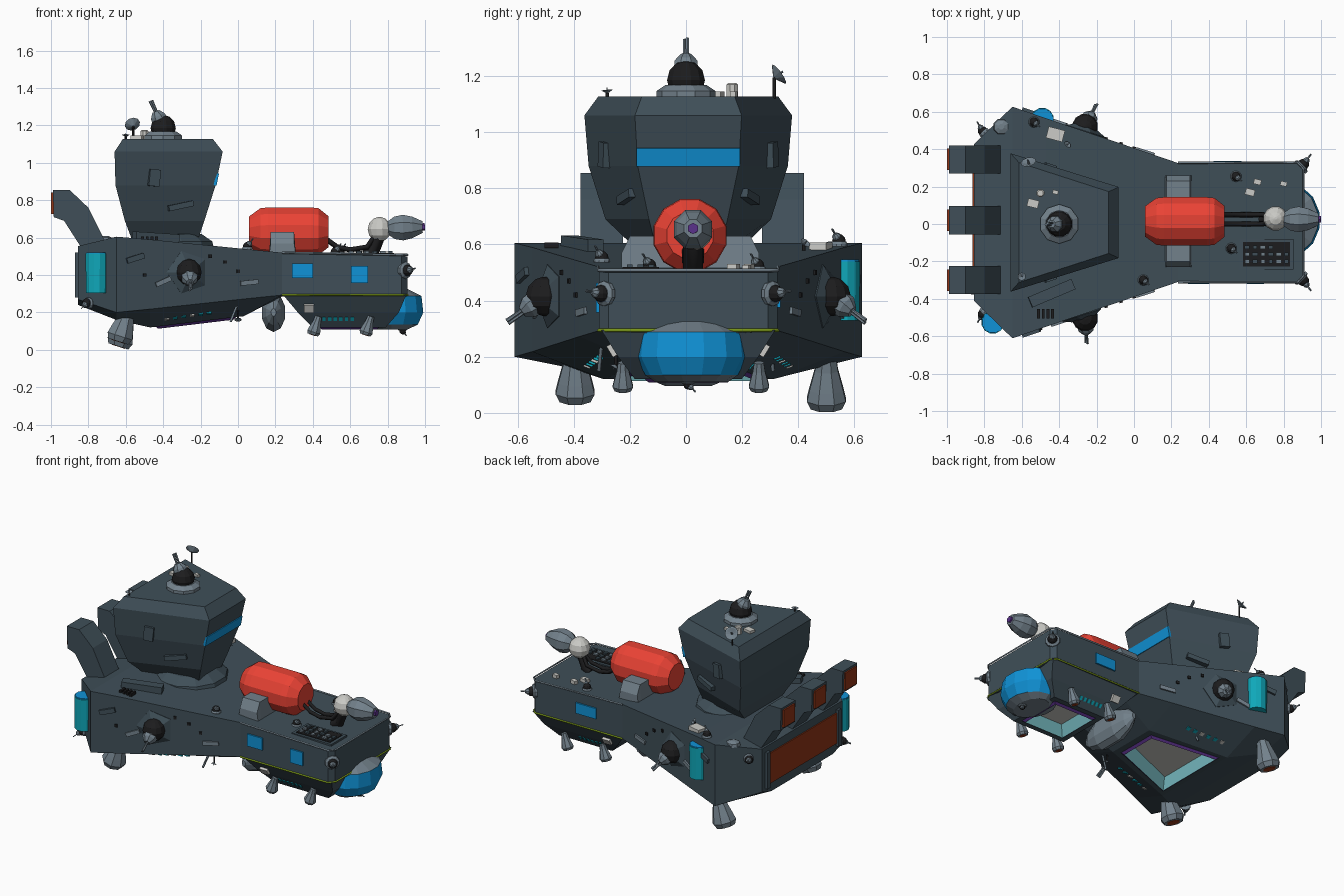
import bpy, bmesh, math, random
from mathutils import Vector, Euler

if "Cube" in bpy.data.objects:
    bpy.data.objects.remove(bpy.data.objects["Cube"])
random.seed(4)
C = 0.008         # hull centre line in y

def mat(name, *c):
    m = bpy.data.materials.new(name)
    m.diffuse_color = (*c, 1)
    m.use_nodes = True
    m.node_tree.nodes["Principled BSDF"].inputs["Base Color"].default_value = m.diffuse_color
    return m
HULL = mat("hull", .05, .078, .098); GREY = mat("grey", .17, .22, .26); DARK = mat("dark", .012, .012, .013)
RED = mat("red", .82, .055, .035); BLUE = mat("blue", .005, .29, .68); CYAN = mat("cyan", .005, .4, .5)
RUST = mat("rust", .28, .035, .008); LIME = mat("lime", .2, .32, .01); WHITE = mat("white", .6, .6, .57)
PURPLE = mat("purple", .1, .03, .25); PAD = mat("pad", .22, .6, .65)

def loft(name, rings, mats, bands=None):
    """Skin a list of equal rings, cap both ends; bands = material index per band."""
    bm = bmesh.new()
    vs = [[bm.verts.new(p) for p in r] for r in rings]
    n = len(vs[0])
    for i in range(len(vs) - 1):
        for j in range(n):
            f = bm.faces.new((vs[i][j], vs[i][(j+1) % n], vs[i+1][(j+1) % n], vs[i+1][j]))
            f.material_index = bands[i] if bands else 0
    bm.faces.new(vs[0]); bm.faces.new(vs[-1])
    bmesh.ops.recalc_face_normals(bm, faces=bm.faces)
    me = bpy.data.meshes.new(name); bm.to_mesh(me); bm.free()
    for m in mats: me.materials.append(m)
    o = bpy.data.objects.new(name, me)
    bpy.context.collection.objects.link(o)
    return o

def spin(name, profile, origin, axis, n, m):
    """Lathe (radius, distance) pairs about an axis."""
    q = Vector(axis).to_track_quat('Z', 'Y')
    ang = [2*math.pi*(k+.5)/n for k in range(n)]
    return loft(name, [[Vector(origin) + q @ Vector((r*math.cos(a), r*math.sin(a), t)) for a in ang]
                       for r, t in profile], [m])

def ball(name, c, r, m, n=12):
    prof = [(r*math.sin(a), -r*math.cos(a)) for a in map(math.radians, (6, 30, 60, 90, 120, 150, 174))]
    return spin(name, prof, c, (0, 0, 1), n, m)

def box(name, c, s, m, rot=(0, 0, 0)):
    e = Euler(rot).to_matrix()
    rings = [[Vector(c) + e @ Vector((sx*s[0]/2, sy*s[1]/2, sz*s[2]/2))
              for sx, sy in ((-1, -1), (1, -1), (1, 1), (-1, 1))] for sz in (-1, 1)]
    return loft(name, rings, [m])

def tube(name, pts, r, m):
    cu = bpy.data.curves.new(name, 'CURVE')
    cu.dimensions = '3D'; cu.bevel_depth = r; cu.bevel_resolution = 0; cu.use_fill_caps = True
    s = cu.splines.new('POLY'); s.points.add(len(pts) - 1)
    for p, co in zip(s.points, pts): p.co = (*co, 1)
    cu.materials.append(m)
    bpy.context.collection.objects.link(bpy.data.objects.new(name, cu))

def turret(name, pos, normal, aim, s, collar=1.5, n=10, lift=.5, cm=GREY):
    pos, nv, av = Vector(pos), Vector(normal).normalized(), Vector(aim).normalized()
    spin(name + "_collar", [(collar*s, -.4*s), (collar*s, .1*s), (1.05*s, .4*s)], pos, nv, n, cm)
    c = pos + nv*lift*s
    ball(name + "_ball", c, s, DARK)
    spin(name + "_cap", [(.65*s, .7*s), (.62*s, 1*s), (.3*s, 1.4*s)], c, av, 8, GREY)
    side = av.orthogonal().normalized()*.1*s
    for k in (-1, 1):
        spin(name + "_barrel", [(.08*s, 1.3*s), (.11*s, 2.3*s)], c + side*k, av, 6, GREY)

def hatch(o, xr):
    """Purple framed landing hatch sunk into the largest downward face within xr."""
    for m in (PURPLE, PAD, WHITE): o.data.materials.append(m)
    bm = bmesh.new(); bm.from_mesh(o.data)
    f = max((f for f in bm.faces if f.normal.z < -.9 and xr[0] < f.calc_center_median().x < xr[1]),
            key=lambda f: f.calc_area())
    for t, d, k in ((.05, 0, 0), (.02, .012, 1), (.06, -.06, 2)):
        f.material_index = k      # the new rim inherits this index
        bmesh.ops.inset_individual(bm, faces=[f], thickness=t, depth=d)
    f.material_index = 3
    bm.to_mesh(o.data); bm.free()

# Main hull: x, half width, top z, side bottom z, belly half width, belly z
st = [(-.855, .42, .555, .27, .32, .24), (-.65, .619, .605, .2, .42, .16), (-.47, .557, .59, .218, .3, .12),
      (.03, .388, .54, .272, .17, .18), (.235, .318, .52, .293, .2, .285), (.875, .318, .502, .295, .2, .285),
      (.905, .285, .5, .295, .2, .285)]
hull = loft("main_hull", [[(x, C+w, zt), (x, C+w, zb), (x, C+bw, bz), (x, C-bw, bz), (x, C-w, zb), (x, C-w, zt)]
                          for x, w, zt, zb, bw, bz in st], [HULL])
hatch(hull, (-.4, 0))
lower = loft("front_lower_hull", [[(x0, C-w, z), (x1, C-w, z), (x1, C+w, z), (x0, C+w, z)]
             for x0, x1, w, z in ((.24, .9, .31, .295), (.32, .86, .25, .2), (.4, .79, .19, .12))], [HULL])
hatch(lower, (.3, .9))
for name, z, m in (("lime_stripe", .294, LIME), ("deck_rim", .508, GREY)):
    zb = z + (.012 if z > .4 else 0)
    tube(name, [(.235, C-.32, zb), (.875, C-.32, z), (.907, C-.285, z), (.907, C+.285, z),
                (.875, C+.32, z), (.235, C+.32, zb)], .006, m)

# Segmented keel arch under the neck
loft("neck_arch", [[(.19 + .065*r*math.cos(a), C+y, .2 + .105*r*math.sin(a)) for a in
     (2*math.pi*(k+.5)/10 for k in range(10))] for y, r in ((-.22, .2), (-.17, .65), (-.08, 1), (.08, 1), (.17, .65), (.22, .2))], [GREY])

# Tower with window band
loft("tower", [[(xb, C-wb, z), (xf, C-wf, z), (xf, C+wf, z), (xb, C+wb, z)] for xb, wb, xf, wf, z in (
    (-.56, .17, -.22, .11, .57), (-.605, .295, -.18, .14, .69), (-.655, .355, -.12, .18, .88),
    (-.66, .37, -.082, .19, 1.06), (-.615, .32, -.135, .165, 1.128))], [HULL])
box("tower_window", (-.116, C, .912), (.016, .37, .066), BLUE, (0, .2, 0))
spin("tower_skirt", [(.25, .5), (.23, .58), (.17, .62)], (-.36, C, 0), (0, 0, 1), 12, HULL)
turret("tower_turret", (-.4, 0, 1.14), (0, 0, 1), (-.45, 0, 1), .07, lift=.65)

# Side and corner turrets
for s, aim in ((-1, (.05, -.8, -.55)), (1, (.4, .8, -.6))):
    turret("side_turret", (-.27, C+s*.485, .415), (.32, s, 0), aim, .07, 1.7, 5, .4, HULL)
    turret("nose_turret", (.895, C+s*.3, .425), (1, s, 0), (.6, s*.8, .15), .03)
    turret("tail_turret", (-.8, C+s*.48, .25 if s < 0 else .5), (-1, s, 0), (-.6, s, -.6 if s < 0 else .3), .026, 1.2)
turret("chin_turret", (.88, C, .11), (0, 0, -1), (.4, .5, -.5), .018)
for x, y, z in ((-.535, .545, .6), (.545, .255, .512), (.52, -.13, .512), (.05, -.3, .54)):
    turret("deck_turret", (x, y, z), (0, 0, 1), (.5, -.4, .7), .025, 1.2)

# Fuel tank on saddle
spin("fuel_tank", [(.085, .06), (.13, .12), (.134, .16), (.134, .39), (.13, .43), (.085, .485)],
     (0, .014, .632), (1, 0, 0), 12, RED)
loft("tank_saddle", [[(x0, y, .5), (x1, y, .5), (x1-.01, y, z), (x0+.01, y, z)] for x0, x1, y, z in (
    (.165, .31, -.23, .57), (.165, .31, -.2, .63), (.165, .31, .23, .63), (.165, .31, .26, .57))], [GREY])

# Deck gun and feed pipes
ball("gun_ball", (.757, .03, .645), .066, WHITE)
spin("gun_barrel", [(.035, .04), (.065, .08), (.074, .125), (.062, .175), (.034, .23)], (.757, .025, .65), (1, 0, .03), 8, GREY)
spin("gun_muzzle", [(.02, .2), (.02, .242)], (.757, .025, .65), (1, 0, .03), 6, PURPLE)
for y in (.0, .05):
    tube("feed_pipe", [(.46, y, .6), (.53, y, .55), (.6, y, .535), (.69, y, .55), (.74, .03, .62)], .014, DARK)
tube("gun_post", [(.68, .025, .5), (.72, .025, .52), (.757, .025, .62)], .035, DARK)

# Cockpit bubble
loft("cockpit", [[(.82+rx*math.cos(a), .02+ry*math.sin(a), z) for a in (2*math.pi*(k+.5)/14 for k in range(14))]
     for rx, ry, z in ((.09, .13, .11), (.145, .165, .135), (.175, .2, .2), (.165, .19, .288), (.09, .12, .325))],
     [GREY, BLUE], [0, 1, 1, 0])

# Exhaust stacks and rear grille
for y in (.345, .02, -.3):
    prof = [(-.99, .855), (-.9, .855), (-.8, .76), (-.705, .57), (-.84, .55), (-.93, .69), (-.985, .71)]
    loft("exhaust_stack", [[(x, y+d, z) for x, z in prof] for d in (-.075, .075)], [HULL])
    box("exhaust_glow", (-.99, y, .783), (.018, .115, .115), RUST)
box("rear_grille", (-.853, C, .4), (.02, .72, .2), RUST)
for s in (-1, 1):
    box("grille_post", (-.86, C+s*.37, .4), (.025, .03, .24), HULL)

# Cyan side cells with blue caps
for x, y, z in ((-.755, -.525, .305), (-.49, .56, .33)):
    spin("side_cell", [(.06, z), (.062, z+.21)], (x, y, 0), (0, 0, 1), 12, CYAN)
    spin("side_cell_cap", [(.06, z+.2), (.058, z+.216)], (x, y, 0), (0, 0, 1), 12, BLUE)

# Landing thrusters
def thruster(name, x, y, zb, k):
    spin(name, [(.036*k, -.2*k), (.045*k, -.14*k), (.065*k, -.07*k), (.075*k, -.03*k), (.06*k, 0)],
         (x, y, zb), (-.3, 0, -.95), 8, GREY)
    spin(name + "_glow", [(.04*k, -.01), (.04*k, .002)], (x, y, zb), (-.3, 0, -.95), 8, RUST)
thruster("rear_thruster", -.64, -.395, .045, 1)
thruster("rear_thruster", -.64, .5, .019, 1)
for x in (.4, .68):
    for y in (-.225, .26): thruster("front_thruster", x, y, .08, .52)

# Surface plates: follow the slanted hull sides
def plate(name, x, z, sx, sz, s, m, tilt=0, t=.02, tower=False):
    w = .293 - .333*(x+.45) - max(0, .88-z)*.33 if tower else (.318 if x > .235 else .619 - .34*(x+.65))
    box(name, (x, C+s*w, z), (sx, t, sz), m, (0, tilt, -s*(.32 if tower or x < .235 else 0)))
plate("side_window", .345, .423, .11, .08, -1, BLUE)
plate("side_window", .65, .403, .09, .09, -1, BLUE)
plate("side_window", .5, .41, .15, .07, 1, BLUE)
for s in (-1, 1):
    plate("tower_hatch", -.45, .92, .06, .09, s, HULL, .1, .04, True)
    plate("tower_plate", -.31, .77, .14, .03, s, HULL, -.2, .05, True)
    plate("hull_plate", -.4, .365, .09, .025, s, GREY, -.4, .02)
    plate("hull_plate", .06, .36, .1, .025, s, GREY, -.1, .02)
    plate("hull_plate", -.55, .49, .1, .03, s, HULL, -.3, .03)
    for x, z in ((-.07, .47), (-.15, .5), (.0, .42), (-.5, .4)):
        plate("hull_bolt", x, z, .018, .018, s, DARK, 0, .015)
    # Light rows along the lower bevels
    for k in range(6):
        d = k*.045
        box("belly_light", (d-.38, C+s*(.36-.2*d), .168+.14*d), (.025, .025, .014), WHITE if k % 3 == 0 else CYAN, (s*.36, 0, 0))
        box("keel_light", (.46+k*.03, C+s*.222, .167), (.018, .025, .012), CYAN, (s*.9, 0, 0))
    box("keel_panel", (.38, C+s*.267, .225), (.055, .03, .045), WHITE, (-s*.55, 0, 0))
    tube("belly_antenna", [(-.1-s*.1, s*.3, .25), (-.14-s*.1, s*.31, .15)], .007, GREY)

# Deck console and clutter
box("console_base", (.708, -.162, .505), (.29, .165, .02), HULL)
box("console_panel", (.708, -.162, .512), (.25, .13, .014), DARK)
for k in range(16):
    box("console_key", (.605+(k % 6)*.042, -.2+(k//6)*.038, .522), (.02+random.random()*.012, .02, .012), random.choice((GREY, HULL)))
for x, y, z, s in ((-.42, .48, .592, .09), (.62, .17, .515, .05), (.66, .225, .515, .04), (.8, .215, .512, .035),
                   (-.54, .11, 1.13, .06), (-.42, .17, 1.13, .03)):
    box("deck_crate", (x, y, z), (s, s*.7, .03), WHITE, (0, 0, -.25))
spin("roof_canister", [(.022, 0), (.022, .05), (.016, .055)], (-.5, .165, 1.12), (0, 0, 1), 8, WHITE)
box("deck_fin", (-.44, -.37, .6), (.25, .06, .05), HULL, (0, .06, .4))
for k in range(4): box("deck_vent", (-.51+k*.025, -.48, .597), (.015, .05, .02), DARK)
spin("deck_dome", [(.045, 0), (.04, .02), (.015, .03)], (-.71, .52, .58), (0, 0, 1), 8, GREY)

# Antenna dishes
for x, y, z, r, h, a in ((-.56, .315, 1.12, .042, .075, (-.2, .7, .5)), (-.6, -.28, 1.12, .022, .02, (0, -.1, 1)),
                         (-.36, .42, .57, .02, .03, (.5, .5, .6)), (0, -.25, .23, .02, -.06, (0, -.6, -1))):
    tube("dish_mast", [(x, y, z), (x, y, z+h)], .006, DARK)
    spin("dish", [(.2*r, 0), (r, .5*r), (.8*r, .5*r), (.15*r, .2*r), (.08*r, .9*r)], (x, y, z+h), a, 10, GREY)
